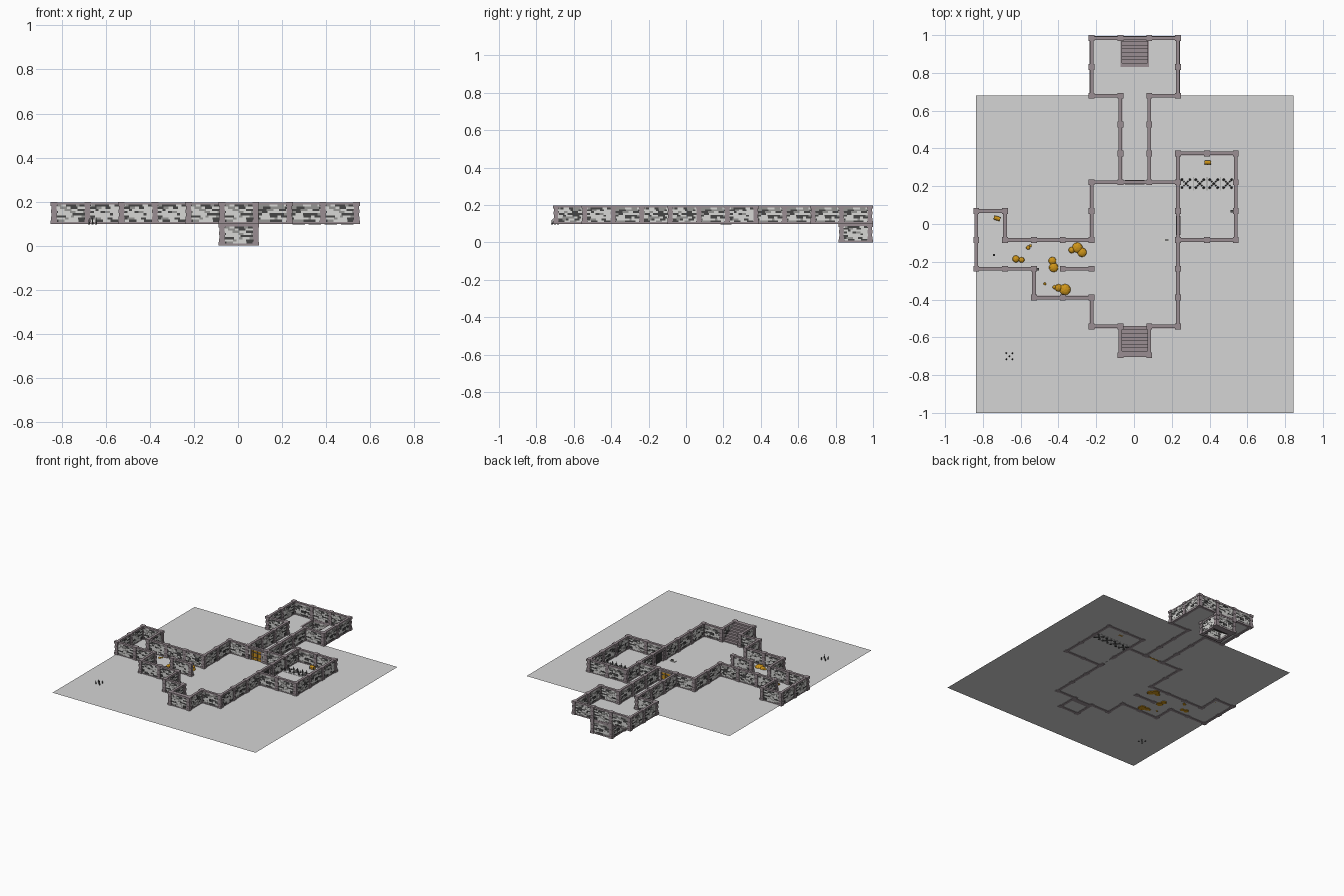
import bpy, bmesh, math, random
from mathutils import Matrix, Vector

if "Cube" in bpy.data.objects:
    bpy.data.objects.remove(bpy.data.objects["Cube"])

random.seed(4)
S, ZB, H = 0.1526, 0.102, 0.098          # grid cell, floor level, wall height
X = lambda i: -0.072 + S * i
Y = lambda j: 0.221 + S * j


def mat(name, r, g, b):
    m = bpy.data.materials.new(name)
    m.diffuse_color = (r, g, b, 1)
    m.use_nodes = True
    m.node_tree.nodes["Principled BSDF"].inputs["Base Color"].default_value = m.diffuse_color
    return m


MATS = [mat("trim stone", .32, .27, .29), mat("light brick", .68, .68, .66),
        mat("mid brick", .30, .30, .29), mat("dark brick", .06, .06, .06),
        mat("floor grey", .66, .66, .66), mat("gold", .62, .30, .01),
        mat("wood", .38, .18, .02), mat("iron", .09, .09, .09)]
TRIM, LIGHT, MID, DARK, FLOOR, GOLD, WOOD, IRON = range(8)


def paint(verts, m):
    for f in {f for v in verts for f in v.link_faces}:
        f.material_index = m


def box(bm, x0, x1, y0, y1, z0, z1, m):
    M = Matrix.Translation(((x0 + x1) / 2, (y0 + y1) / 2, (z0 + z1) / 2)) @ Matrix.Diagonal((x1 - x0, y1 - y0, z1 - z0, 1))
    paint(bmesh.ops.create_cube(bm, size=1, matrix=M)["verts"], m)


def spike(bm, x, y, z, r, h, m=IRON):
    paint(bmesh.ops.create_cone(bm, cap_ends=True, segments=6, radius1=r, radius2=0, depth=h,
                                matrix=Matrix.Translation((x, y, z + h / 2)))["verts"], m)


def mesh(name, bm):
    me = bpy.data.meshes.new(name)
    bm.to_mesh(me)
    bm.free()
    for m in MATS:
        me.materials.append(m)
    return me


def place(name, me, x, y, z, rot=0):
    o = bpy.data.objects.new(name, me)
    o.location = (x, y, z)
    o.rotation_euler.z = rot
    bpy.context.collection.objects.link(o)
    return o


# One wall panel along x: rails, core and random coloured bricks; optional doorway
def wall_mesh(door=None):
    bm = bmesh.new()
    a = S / 2
    gap = 0.046 if door else 0
    top = 0.078
    box(bm, -a, a, -.009, .009, H - .010, H, TRIM)
    for x0, x1 in ([(-a, -gap), (gap, a)] if door else [(-a, a)]):
        box(bm, x0, x1, -.010, .010, 0, .009, TRIM)
        box(bm, x0, x1, -.005, .005, .009, H - .010, MID)
    rows = 8
    h = (H - .019) / rows
    for r in range(rows):
        z = .009 + r * h
        spans = [(-a, -gap), (gap, a)] if door and z < top else [(-a, a)]
        for x0, x1 in spans:
            x = x0
            while x < x1 - .001:
                e = x + random.uniform(.013, .036)
                e = x1 if x1 - e < .010 else e
                t = random.uniform(.006, .009)
                c = random.choices((LIGHT, MID, DARK), (5, 3, 4))[0]
                box(bm, x, e, -t, t, z, z + h, c)
                x = e
    if door:
        for s in (-1, 1):      # door frame
            box(bm, s * gap - .005, s * gap + .005, -.012, .012, 0, top + .006, TRIM)
        box(bm, -gap, gap, -.012, .012, top, top + .008, TRIM)
    if door == "wood":
        for k in range(5):
            box(bm, -gap + k * .0184, -gap + k * .0184 + .0174, -.006, .006, .002, top, GOLD if k % 2 else WOOD)
        for z in (.02, .055):
            box(bm, -gap, gap, -.0075, .0075, z, z + .006, IRON)
    elif door == "bars":
        for k in range(7):
            x = -.036 + k * .012
            box(bm, x - .002, x + .002, -.002, .002, .002, top, IRON)
        for z in (.02, .045, .068):
            box(bm, -gap, gap, -.003, .003, z, z + .004, IRON)
    return mesh("wall", bm)


# Pillar of stacked blocks with base and cap
bm = bmesh.new()
for k in range(6):
    r = .0155 if k in (0, 5) else (.0115, .0135)[k % 2]
    box(bm, -r, r, -r, r, k * H / 6, (k + 1) * H / 6 + (.001 if k == 5 else 0), TRIM)
PILLAR = mesh("pillar", bm)
WALLS = [wall_mesh() for _ in range(4)]
done = set()


def run(i0, j0, i1, j1, z=ZB - .003, me=None):
    """Wall panels and pillars from one grid node to another."""
    n = max(abs(i1 - i0), abs(j1 - j0))
    dx, dy = (i1 - i0) / n, (j1 - j0) / n
    for k in range(n + 1):
        i, j = i0 + dx * k, j0 + dy * k
        key = (round(i), round(j), z)
        if key not in done:
            done.add(key)
            place("pillar", PILLAR, X(i), Y(j), z)
        if k < n:
            place("wall", me or random.choice(WALLS), X(i + dx / 2), Y(j + dy / 2), z, math.pi / 2 if dy else 0)


def path(*pts):
    for a, b in zip(pts, pts[1:]):
        run(*a, *b)


# Back room and corridor, then main hall with side passages
path((0, 0), (0, 3), (-1, 3), (-1, 5), (2, 5), (2, 3), (1, 3), (1, 0), (2, 0), (2, -1))
path((0, 0), (-1, 0), (-1, -2), (-4, -2), (-4, -1), (-5, -1), (-5, -3), (-3, -3),
     (-3, -4), (-1, -4), (-1, -5), (0, -5))
path((1, -5), (2, -5), (2, -2), (4, -2), (4, 1), (2, 1), (2, 0))
path((-2, -3), (-1, -3))
run(0, 0, 1, 0, me=wall_mesh("wood"))
run(2, -1, 2, -2, me=wall_mesh("bars"))

# Two stairwells, rising towards the front
bm = bmesh.new()
N = 8
for k in range(N):
    y1 = S / 2 - k * S / N
    box(bm, -.068, .068, y1 - S / N, y1, max(0, k - 1) * H / N, (k + 1) * H / N - .004, TRIM)
    box(bm, -.070, .070, y1 - S / N, y1 + .002, (k + 1) * H / N - .004, (k + 1) * H / N, TRIM)
STAIR = mesh("stairs", bm)
for j, z in ((4, 0.0), (-6, ZB - .003)):
    place("stairs", STAIR, X(.5), Y(j + .5), z)
    run(0, j, 0, j + 1, z)
    run(1, j, 1, j + 1, z)
    run(0, j, 1, j, z)
run(0, 5, 1, 5, 0.0)

# Ground sheet and back room floor
bm = bmesh.new()
for x0, x1, y0, y1 in ((-.836, .845, -1, .68), (X(-1), X(0), Y(3), Y(5)),
                       (X(1), X(2), Y(3), Y(5)), (X(0), X(1), Y(3), Y(4))):
    f = bm.faces.new([bm.verts.new((x, y, ZB)) for x, y in ((x0, y0), (x1, y0), (x1, y1), (x0, y1))])
    f.material_index = FLOOR
place("floor", mesh("floor", bm), 0, 0, 0)

# Spike traps: crosses of spikes, four on plates and one loose
def spikes(plate):
    bm = bmesh.new()
    if plate:
        box(bm, -.036, .036, -.036, .036, -.001, .002, FLOOR)
        for s in (-1, 1):
            box(bm, s * .035 - .001, s * .035 + .001, -.036, .036, 0, .003, MID)
    d = .021 if plate else .016
    for a in (-1, 0, 1):
        for b in (-1, 0, 1):
            if abs(a) == abs(b):
                spike(bm, a * d, b * d, -.006, .009 if plate else .005, .036)
                if plate and a:
                    spike(bm, a * d * .5, b * d * .5, -.006, .006, .026)
    return mesh("spikes", bm)


TRAP = spikes(True)
for k in range(4):
    place("spike_trap", TRAP, .275 + k * .0735, .214, ZB)
place("loose_spikes", spikes(False), -.66, -.70, ZB)

# Treasure chests: box, half-round lid, iron bands
bm = bmesh.new()
box(bm, -.017, .017, -.011, .011, 0, .014, WOOD)
paint(bmesh.ops.create_cone(bm, cap_ends=True, segments=12, radius1=.011, radius2=.011, depth=.034,
      matrix=Matrix.Translation((0, 0, .014)) @ Matrix.Rotation(math.pi / 2, 4, 'Y'))["verts"], GOLD)
for x in (-.015, .015):
    box(bm, x - .002, x + .002, -.012, .012, 0, .020, IRON)
box(bm, -.003, .003, -.013, -.010, .010, .016, GOLD)
CHEST = mesh("chest", bm)
place("chest", CHEST, .39, .325, ZB)
place("chest", CHEST, -.725, .03, ZB, -.3)

# Gold heaps: flattened mounds (x, y, radius)
bm = bmesh.new()
for x, y, r in ((-.30, -.125, .028), (-.275, -.15, .025), (-.33, -.138, .017), (-.625, -.185, .019),
                (-.595, -.19, .015), (-.432, -.195, .021), (-.425, -.23, .025), (-.365, -.347, .030),
                (-.40, -.338, .020), (-.42, -.335, .011), (-.56, -.125, .011), (-.548, -.115, .007),
                (-.472, -.317, .007)):
    M = Matrix.Translation((x, y, ZB)) @ Matrix.Diagonal((r, r, r * .55 if r > .02 else r * .7, 1))
    g = bmesh.ops.create_icosphere(bm, subdivisions=2, radius=1, matrix=M)["verts"]
    for v in g:
        v.co.z = max(v.co.z, ZB - .004)
    paint(g, GOLD)
place("gold_heaps", mesh("gold_heaps", bm), 0, 0, 0)

# Small props: floor lever plate, wall lever, pebble, rubble by the wall end
bm = bmesh.new()
box(bm, .146, .186, -.095, -.076, ZB, ZB + .004, LIGHT)
box(bm, .165, .182, -.088, -.083, ZB + .004, ZB + .012, IRON)
box(bm, .510, .530, .062, .074, ZB + .035, ZB + .050, IRON)
box(bm, -.746, -.736, -.170, -.160, ZB, ZB + .008, DARK)
box(bm, -.516, -.503, -.246, -.232, ZB, ZB + .010, IRON)
place("small_props", mesh("small_props", bm), 0, 0, 0)
